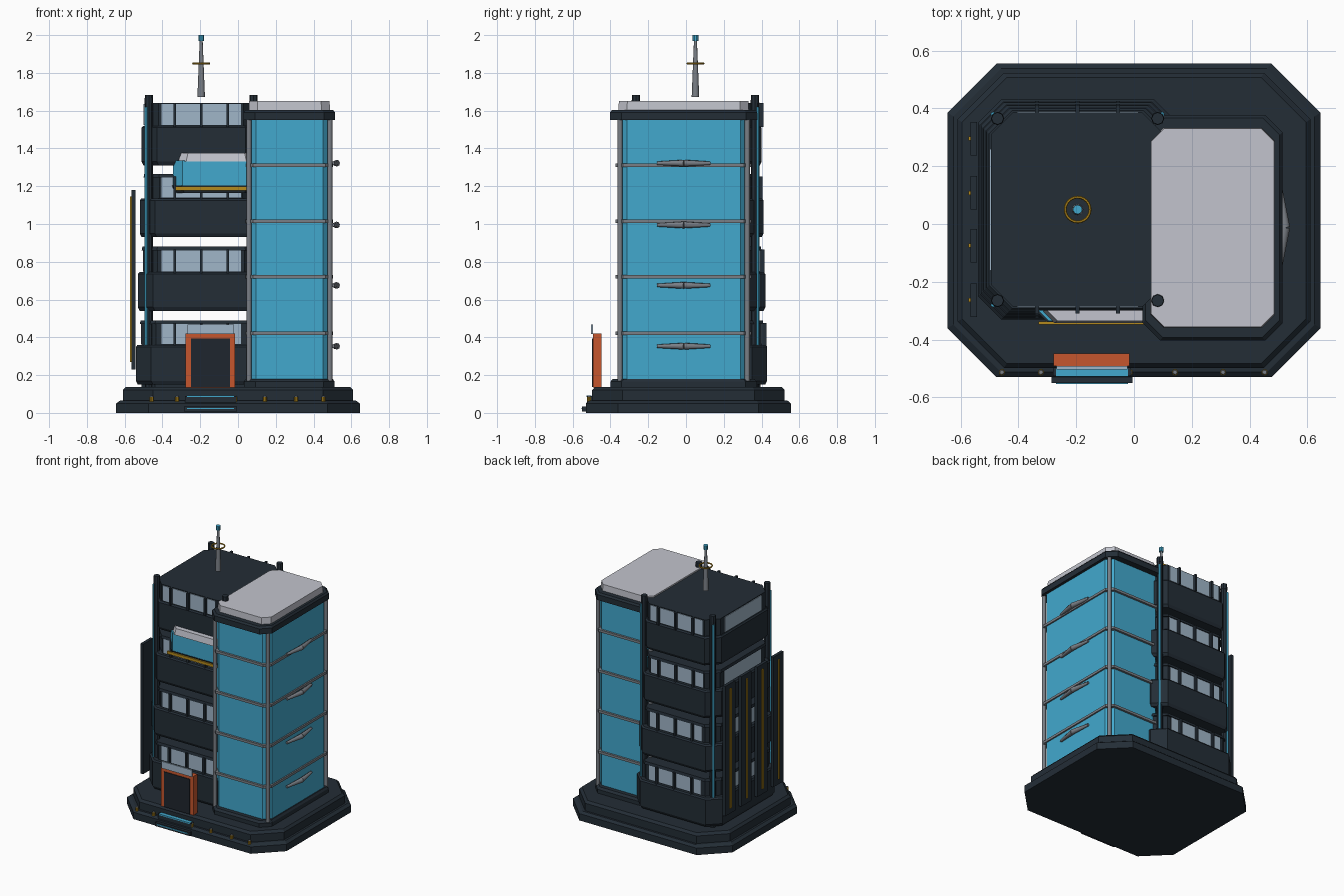
import bpy, bmesh, math
from mathutils import Vector

if "Cube" in bpy.data.objects:
    bpy.data.objects.remove(bpy.data.objects["Cube"])

def mat(name, hexcol):
    srgb = [int(hexcol[i:i + 2], 16) / 255 for i in (0, 2, 4)]
    lin = [c / 12.92 if c < 0.04045 else ((c + 0.055) / 1.055) ** 2.4 for c in srgb]
    m = bpy.data.materials.new(name)
    m.diffuse_color = (*lin, 1)
    m.use_nodes = True
    m.node_tree.nodes["Principled BSDF"].inputs["Base Color"].default_value = m.diffuse_color
    return m

DARK = mat("dark navy", "232D36")
DOOR = mat("door black", "1F262E")
CYAN = mat("cyan glass", "42A9CE")
PANE = mat("pale window", "A0B6C8")
WHITE = mat("pale roof", "C2C4CD")
METAL = mat("grey metal", "7A7F86")
GOLD = mat("gold", "B58A1C")
ORANGE = mat("orange", "C6562D")

def finish(name, bm, m):
    bmesh.ops.recalc_face_normals(bm, faces=bm.faces[:])
    me = bpy.data.meshes.new(name)
    bm.to_mesh(me)
    bm.free()
    me.materials.append(m)
    ob = bpy.data.objects.new(name, me)
    bpy.context.collection.objects.link(ob)
    return ob

def box(name, x0, x1, y0, y1, z0, z1, m):
    bm = bmesh.new()
    bmesh.ops.create_cube(bm, size=1)
    for v in bm.verts:
        v.co = ((x0 + x1) / 2 + v.co.x * (x1 - x0),
                (y0 + y1) / 2 + v.co.y * (y1 - y0),
                (z0 + z1) / 2 + v.co.z * (z1 - z0))
    return finish(name, bm, m)

def octo(name, cx, cy, rings, m):
    """Chamfered-rectangle loft; each ring is (z, half x, half y, chamfer)."""
    bm = bmesh.new()
    loops = []
    for z, hx, hy, c in rings:
        pts = [(hx, hy - c), (hx - c, hy), (c - hx, hy), (-hx, hy - c),
               (-hx, c - hy), (c - hx, -hy), (hx - c, -hy), (hx, c - hy)]
        loops.append([bm.verts.new((cx + x, cy + y, z)) for x, y in pts])
    for a, b in zip(loops, loops[1:]):
        for i in range(8):
            j = (i + 1) % 8
            bm.faces.new((a[i], a[j], b[j], b[i]))
    bm.faces.new(loops[0][::-1])
    bm.faces.new(loops[-1])
    return finish(name, bm, m)

def rod(name, p0, p1, r0, r1, n, m, smooth=False):
    p0, p1 = Vector(p0), Vector(p1)
    d = p1 - p0
    bm = bmesh.new()
    bmesh.ops.create_cone(bm, cap_ends=True, segments=n, radius1=r0, radius2=r1, depth=d.length)
    q = Vector((0, 0, 1)).rotation_difference(d)
    for v in bm.verts:
        v.co = q @ v.co + (p0 + p1) / 2
    if smooth:
        for f in bm.faces:
            f.smooth = len(f.verts) == 4
    return finish(name, bm, m)

# Stepped base
octo("base_lower", 0, 0.0125, [(0, .645, .5425, .17), (.05, .645, .5425, .17), (.065, .625, .525, .165)], DARK)
octo("base_upper", 0, 0.0125, [(.065, .61, .51, .16), (.12, .61, .51, .16), (.137, .595, .495, .155)], DARK)
box("entrance_step", -.285, -.005, -.55, -.49, .008, .035, DARK)
box("entrance_step_upper", -.28, -.01, -.525, -.45, .03, .09, DARK)
box("step_light_lower", -.27, -.02, -.553, -.548, .02, .027, CYAN)
box("step_light_upper", -.27, -.02, -.528, -.5, .083, .092, CYAN)
for x in (-.457, -.322, -.015, .142, .308, .452):
    rod("base_light", (x, -.513, .06), (x, -.513, .085), .011, .011, 10, GOLD)
    rod("base_light_cap", (x, -.513, .085), (x, -.513, .09), .009, .007, 10, METAL)

# Dark office tower: four separate floors, each slightly smaller
TX, TY = -.195, .05
octo("tower_plinth", TX, TY, [(.13, .315, .345, .07), (.16, .315, .345, .07)], DARK)
for i, (zb, zm, zt) in enumerate([(.15, .36, .49), (.54, .745, .88), (.93, 1.135, 1.265), (1.31, 1.52, 1.64)]):
    hx, hy = .345 - .01 * i, .38 - .01 * i
    top = i == 3
    octo("floor_band", TX, TY, [(zb, hx - .01, hy - .01, .08), (zb + .02, hx, hy, .08),
                                (zm - .01, hx, hy, .08), (zm, hx - .008, hy - .008, .08)], DARK)
    kx, ky = (hx - .015, hy - .015) if top else (hx - .03, hy - .03)
    octo("window_storey", TX, TY, [(zm - .01, kx, ky, .075), (zt, kx, ky, .075)], DARK)
    if not top:
        octo("floor_lip", TX, TY, [(zt - .02, hx - .02, hy - .02, .08), (zt, hx - .024, hy - .024, .08)], DARK)
    z0, z1 = zm + .004, (zt - .006 if top else zt - .02)
    for s in (-1, 1):
        y = TY + s * ky
        box("window_strip", TX - .21, TX + .21, y - .004, y + .004, z0, z1, PANE)
        for dx in (-.14, 0, .14):
            box("mullion", TX + dx - .007, TX + dx + .007, min(y, y + s * .025), max(y, y + s * .025), z0 - .01, z1 + .006, DARK)
        x = TX + s * kx
        box("side_window", x - .004, x + .004, TY - .21, TY + .21, z0, z1, PANE)

# Corner columns with light strips
for sx in (-1, 1):
    for sy in (-1, 1):
        x, y = TX + sx * .277, TY + sy * .315
        rod("corner_column", (x, y, .135), (x, y, 1.65), .021, .021, 8, DARK)
        rod("column_cap", (x, y, 1.64), (x, y, 1.682), .023, .021, 8, DARK)
        rod("column_light", (x + sx * .015, y + sy * .015, .2), (x + sx * .015, y + sy * .015, 1.62), .008, .008, 6, CYAN)

# Left side screens
for y in (.295, .108, -.075, -.263):
    box("side_screen", -.565, -.543, y - .058, y + .058, .23, 1.18, DARK)
    box("screen_strip", -.572, -.564, y - .007, y + .007, .27, 1.145, GOLD)

# Glass tower
GX, GY = .272, -.0125
octo("glass_tower_foot", GX, GY, [(.13, .24, .388, .06), (.165, .24, .388, .06), (.18, .23, .375, .06)], DARK)
octo("glass_tower", GX, GY, [(.17, .222, .345, .045), (1.56, .222, .345, .045)], CYAN)
octo("glass_tower_cap", GX, GY, [(1.55, .242, .39, .06), (1.59, .242, .39, .06), (1.603, .232, .38, .06)], DARK)
octo("pale_roof", GX, GY, [(1.6, .215, .345, .045), (1.65, .213, .343, .045)], WHITE)
for z in (.422, .72, 1.015, 1.312):
    octo("glass_ring", GX, GY, [(z - .009, .232, .36, .04), (z + .009, .232, .36, .04)], METAL)
for sx in (-1, 1):
    for sy in (-1, 1):
        x, y = GX + sx * .214, GY + sy * .337
        rod("glass_corner_post", (x, y, .17), (x, y, 1.555), .014, .014, 10, METAL, True)

# Pointed metal fins on the right side
for z in (.353, .675, .995, 1.322):
    for s in (-1, 1):
        rod("side_fin", (.522, GY, z), (.503, GY + s * .14, z), .018, .009, 8, METAL, True)

# Balcony bay
BX, BY = -.125, -.255
octo("bay_glass", BX, BY, [(1.2, .22, .08, .05), (1.335, .22, .08, .05)], CYAN)
octo("bay_roof", BX + .01, BY, [(1.33, .2, .088, .04), (1.375, .19, .08, .04)], WHITE)
octo("bay_floor", BX, BY, [(1.165, .21, .07, .05), (1.205, .225, .084, .05)], DARK)
box("bay_gold_trim", -.33, .07, -.348, -.338, 1.178, 1.198, GOLD)

# Entrance portal
box("door_frame", -.278, -.015, -.492, -.448, .135, .42, ORANGE)
box("door", -.25, -.043, -.497, -.49, .137, .393, DOOR)
box("door_canopy_glass", -.268, -.022, -.503, -.492, .418, .468, PANE)

# Roof antenna
rod("antenna_mast", (TX, TY, 1.672), (TX, TY, 1.97), .02, .008, 12, METAL, True)
rod("antenna_tip", (TX, TY, 1.97), (TX, TY, 2.0), .016, .016, 10, CYAN)
bpy.ops.mesh.primitive_torus_add(location=(TX, TY, 1.85), major_radius=.043, minor_radius=.005, major_segments=24, minor_segments=6)
ring = bpy.context.object
ring.name = "antenna_ring"
ring.data.materials.append(GOLD)
